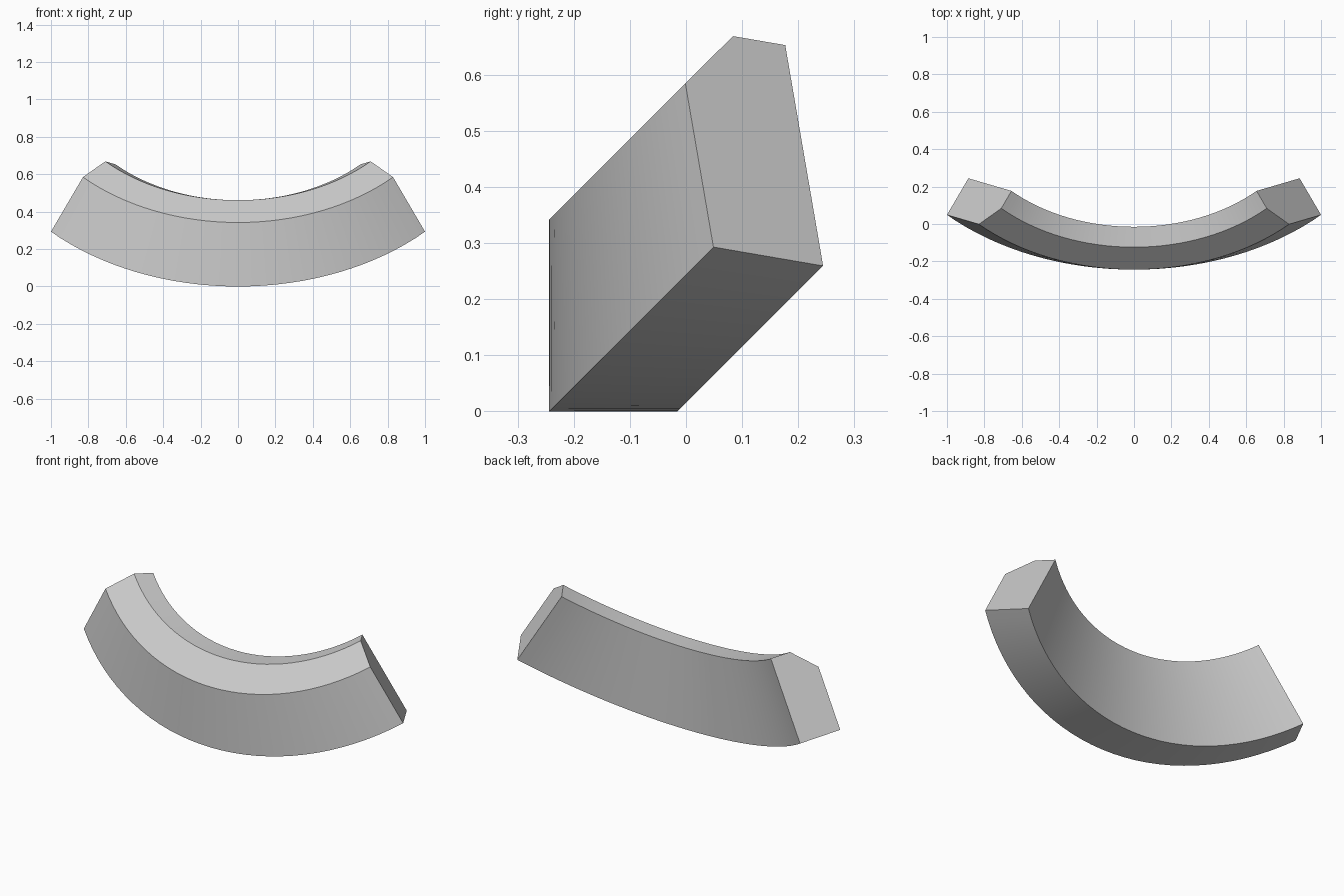
import bpy, bmesh, math
from mathutils import Vector, Matrix

if "Cube" in bpy.data.objects:
    bpy.data.objects.remove(bpy.data.objects["Cube"])

# Cross-section at x = 0 (y, z): a block with one bevelled corner
PROFILE = [(-0.244, 0), (-0.015, 0), (-0.015, 0.461), (-0.124, 0.461), (-0.244, 0.342)]
CENTRE = Vector((0, 0.756, 1.0))     # point on the tilted turning axis
AXIS = Vector((0, -1, 1)).normalized()
SWEEP = math.radians(90)

# Curved segment: section spun a quarter turn about the 45 degree axis
bm = bmesh.new()
face = bm.faces.new([bm.verts.new((0, y, z)) for y, z in PROFILE])
bmesh.ops.rotate(bm, verts=bm.verts, cent=CENTRE,
                 matrix=Matrix.Rotation(-SWEEP / 2, 3, AXIS))
start = bmesh.ops.duplicate(bm, geom=[face])  # keeps the starting end cap
bmesh.ops.spin(bm, geom=[face, *face.edges, *face.verts], cent=CENTRE,
               axis=AXIS, angle=SWEEP, steps=32)
bmesh.ops.remove_doubles(bm, verts=bm.verts, dist=1e-5)

# Drop any interior face so only the outer skin stays
inner = [f for f in bm.faces if all(len(e.link_faces) > 2 for e in f.edges)]
if inner:
    bmesh.ops.delete(bm, geom=inner, context='FACES_ONLY')
holes = [e for e in bm.edges if e.is_boundary]
if holes:
    bmesh.ops.holes_fill(bm, edges=holes)
bmesh.ops.recalc_face_normals(bm, faces=bm.faces)

mesh = bpy.data.meshes.new("curved_segment")
bm.to_mesh(mesh)
bm.free()
obj = bpy.data.objects.new("curved_segment", mesh)
bpy.context.collection.objects.link(obj)
bpy.context.view_layer.objects.active = obj
obj.select_set(True)
bpy.ops.object.shade_smooth_by_angle(angle=math.radians(25))
